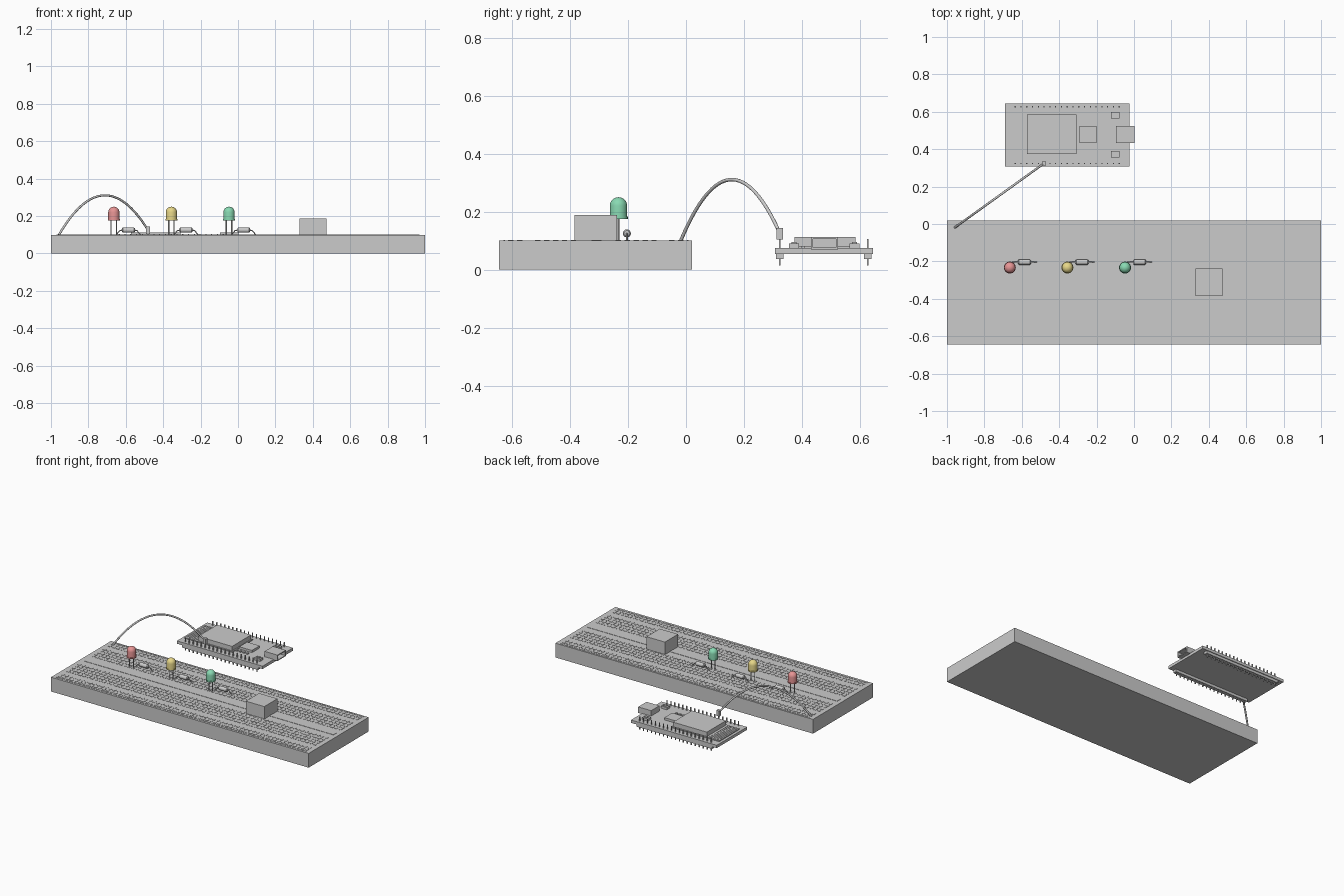
import bpy, bmesh, math
from mathutils import Matrix, Vector

if "Cube" in bpy.data.objects:
    bpy.data.objects.remove(bpy.data.objects["Cube"])


def finish(name, bm, color=None, smooth=False):
    me = bpy.data.meshes.new(name)
    bm.to_mesh(me)
    bm.free()
    ob = bpy.data.objects.new(name, me)
    bpy.context.collection.objects.link(ob)
    if color:
        mat = bpy.data.materials.new(name + "_colour")
        mat.diffuse_color = (*color, 1)
        mat.use_nodes = True
        mat.node_tree.nodes["Principled BSDF"].inputs["Base Color"].default_value = mat.diffuse_color
        me.materials.append(mat)
    if smooth:
        bpy.ops.object.select_all(action='DESELECT')
        ob.select_set(True)
        bpy.context.view_layer.objects.active = ob
        bpy.ops.object.shade_smooth_by_angle(angle=math.radians(35))
    return ob


def add_box(bm, x0, x1, y0, y1, z0, z1):
    m = Matrix.Translation(((x0 + x1) / 2, (y0 + y1) / 2, (z0 + z1) / 2))
    m = m @ Matrix.Diagonal((x1 - x0, y1 - y0, z1 - z0, 1))
    return bmesh.ops.create_cube(bm, size=1, matrix=m)["verts"]


def boxes(name, items, color=None):
    bm = bmesh.new()
    for b in items:
        add_box(bm, *b)
    return finish(name, bm, color)


def lathe(name, profile, loc, axis='Z', segs=24, color=None):
    """Revolve (radius, height) points around an axis through loc."""
    bm = bmesh.new()
    vs = [bm.verts.new((r, 0, h)) for r, h in profile]
    es = [bm.edges.new(p) for p in zip(vs, vs[1:])]
    bmesh.ops.spin(bm, geom=vs + es, cent=(0, 0, 0), axis=(0, 0, 1),
                   angle=2 * math.pi, steps=segs)
    bmesh.ops.remove_doubles(bm, verts=bm.verts, dist=1e-5)
    bmesh.ops.recalc_face_normals(bm, faces=bm.faces)
    if axis == 'X':
        bm.transform(Matrix.Rotation(math.pi / 2, 4, 'Y'))
    bm.transform(Matrix.Translation(loc))
    return finish(name, bm, color, True)


def tube(name, paths, radius, res=2):
    cu = bpy.data.curves.new(name, 'CURVE')
    cu.dimensions = '3D'
    cu.bevel_depth = radius
    cu.bevel_resolution = res
    cu.use_fill_caps = True
    for pts in paths:
        sp = cu.splines.new('POLY')
        sp.points.add(len(pts) - 1)
        for p, co in zip(sp.points, pts):
            p.co = (*co, 1)
    ob = bpy.data.objects.new(name, cu)
    bpy.context.collection.objects.link(ob)
    return ob


PITCH = 0.0309
TOP = 0.1

# Breadboard with hole grid, centre channel and rail lines
boxes("breadboard", [(-1, 1, -0.645, 0.02, 0, TOP)])
rows = [-0.018, -0.049, -0.574, -0.605]
rows += [-0.11 - PITCH * i for i in range(5)]
rows += [-0.388 - PITCH * i for i in range(5)]
h = 0.009
boxes("breadboard_holes", [(c * PITCH - h, c * PITCH + h, y - h, y + h, TOP - 0.003, TOP + 0.002)
                           for y in rows for c in range(-31, 32)])
boxes("centre_channel", [(-0.97, 0.97, -0.327, -0.291, TOP - 0.003, TOP + 0.002)])
boxes("rail_lines", [(-0.97, 0.97, y - 0.003, y + 0.003, TOP - 0.003, TOP + 0.002)
                     for y in (0.006, -0.627)])

# Push block across the channel
boxes("square_block", [(0.33, 0.473, -0.384, -0.238, TOP, 0.188)])

# LEDs with legs, each with a resistor beside it
dome = [(0.03 * math.cos(a), 0.22 + 0.03 * math.sin(a))
        for a in (math.pi / 2 * i / 8 for i in range(8))]
led_profile = [(0, 0.175), (0.032, 0.175), (0.032, 0.183), (0.03, 0.183)] + dome + [(0, 0.25)]
body = [(0, -0.034), (0.01, -0.034), (0.014, -0.029), (0.014, 0.029), (0.01, 0.034), (0, 0.034)]
for name, x, color in (("red", -0.664, (0.8, 0.3, 0.3)),
                       ("yellow", -0.356, (0.8, 0.68, 0.25)),
                       ("green", -0.048, (0.25, 0.7, 0.45))):
    lathe(name + "_led", led_profile, (x, -0.233, 0), color=color)
    tube(name + "_led_legs", [[(x + s * 0.0145, -0.233, TOP - 0.01),
                              (x + s * 0.0145, -0.233, 0.18)] for s in (-1, 1)], 0.003)
    rx, ry, rz = x + 0.078, -0.204, 0.125
    lathe(name + "_resistor", body, (rx, ry, rz), 'X', 16)
    tube(name + "_resistor_leads", [[(rx + s * 0.03, ry, rz), (rx + s * 0.045, ry, rz - 0.002),
                                    (rx + s * 0.068, ry, TOP - 0.003)] for s in (-1, 1)], 0.003)

# Controller board
BZ = 0.074
boxes("controller_board", [(-0.69, -0.025, 0.308, 0.645, 0.054, BZ)])
px = [-0.357 + PITCH * i for i in range(-9, 10)]
pin_rows = (0.324, 0.627)
boxes("pin_headers", [(px[0] - 0.016, px[-1] + 0.016, y - 0.013, y + 0.013, 0.036, 0.054)
                      for y in pin_rows])
boxes("header_pins", [(x - 0.003, x + 0.003, y - 0.003, y + 0.003, 0.015, 0.105)
                      for x in px for y in pin_rows])

# Radio module: carrier, metal shield, antenna trace
boxes("radio_carrier", [(-0.672, -0.3, 0.367, 0.592, BZ, 0.081)])
boxes("radio_shield", [(-0.572, -0.308, 0.374, 0.585, 0.081, 0.112)])
strips = [-0.66 + 0.014 * i for i in range(6)]
trace = [(x - 0.002, x + 0.002, 0.378, 0.582, 0.081, 0.083) for x in strips]
trace += [(x - 0.002, x + 0.016, y - 0.002, y + 0.002, 0.081, 0.083)
          for x, y in zip(strips[:-1], (0.58, 0.38) * 3)]
boxes("antenna_trace", trace)

# Chip and small parts
boxes("chip", [(-0.295, -0.197, 0.435, 0.522, BZ, 0.09)])
boxes("small_parts", [(x, x + 0.014, 0.397, 0.411, BZ, 0.082)
                      for x in (-0.298 + 0.027 * i for i in range(4))])

# Two push buttons
for i, y in enumerate((0.373, 0.582)):
    boxes("button_base_%d" % (i + 1), [(-0.124, -0.078, y - 0.017, y + 0.017, BZ, 0.09)])
    boxes("button_cap_%d" % (i + 1), [(-0.112, -0.09, y - 0.009, y + 0.009, 0.09, 0.096)])

# USB socket with recessed opening
bm = bmesh.new()
add_box(bm, -0.096, 0.004, 0.432, 0.524, 0.07, 0.112)
bm.faces.ensure_lookup_table()
face = max(bm.faces, key=lambda f: f.calc_center_median().x)
bmesh.ops.inset_region(bm, faces=[face], thickness=0.009)
ext = bmesh.ops.extrude_discrete_faces(bm, faces=[face])["faces"]
bmesh.ops.translate(bm, verts=ext[0].verts, vec=(-0.06, 0, 0))
finish("usb_socket", bm)

# Jumper wire: a parabola from rail to header pin, with its plug
a, b = Vector((-0.957, -0.018, TOP)), Vector((-0.481, 0.324, 0.125))
arc = []
for i in range(33):
    t = i / 32
    p = a.lerp(b, t)
    p.z += 0.198 * 4 * t * (1 - t)
    arc.append(p)
tube("jumper_wire", [arc], 0.006, 3)
boxes("jumper_plug", [(b.x - 0.011, b.x + 0.011, b.y - 0.011, b.y + 0.011, 0.104, 0.143)])
